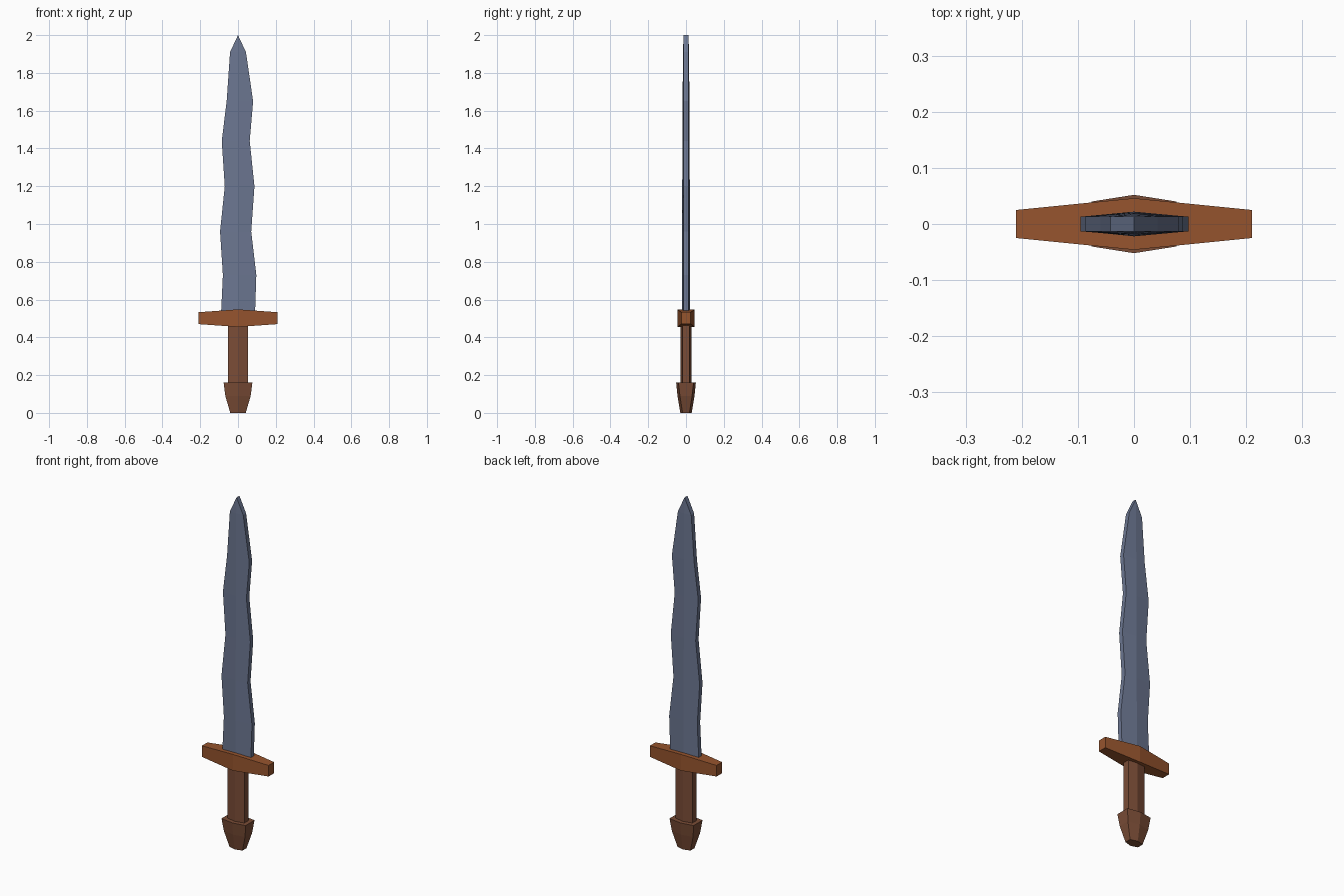
import bpy, bmesh

if "Cube" in bpy.data.objects:
    bpy.data.objects.remove(bpy.data.objects["Cube"])


def material(name, color):
    m = bpy.data.materials.new(name)
    m.diffuse_color = (*color, 1)
    m.use_nodes = True
    m.node_tree.nodes["Principled BSDF"].inputs["Base Color"].default_value = m.diffuse_color
    return m


STEEL = material("blue grey steel", (0.150, 0.184, 0.285))
GUARD = material("orange brown", (0.305, 0.089, 0.027))
WOOD = material("dark brown", (0.195, 0.073, 0.037))


def loft(name, rings, mat):
    """Skin a list of equal-sized rings into a closed flat-shaded solid."""
    bm = bmesh.new()
    loops = [[bm.verts.new(p) for p in ring] for ring in rings]
    for a, b in zip(loops, loops[1:]):
        n = len(a)
        for i in range(n):
            j = (i + 1) % n
            bm.faces.new((a[i], a[j], b[j], b[i]))
    bm.faces.new(loops[0][::-1])
    bm.faces.new(loops[-1])
    bmesh.ops.remove_doubles(bm, verts=bm.verts, dist=0.0005)
    bmesh.ops.recalc_face_normals(bm, faces=bm.faces)
    mesh = bpy.data.meshes.new(name)
    bm.to_mesh(mesh)
    bm.free()
    mesh.materials.append(mat)
    ob = bpy.data.objects.new(name, mesh)
    bpy.context.collection.objects.link(ob)
    return ob


def hexagon(z, left, right, edge, ridge):
    """Six-sided section: thin side edges, thicker centre ridge."""
    return [(left, -edge, z), (0, -ridge, z), (right, -edge, z),
            (right, edge, z), (0, ridge, z), (left, edge, z)]


# Wavy blade, ending in a chisel tip
blade = [(0.52, -0.09, 0.09, 0.022), (0.73, -0.08, 0.097, 0.022),
         (0.96, -0.095, 0.07, 0.021), (1.20, -0.07, 0.087, 0.020),
         (1.44, -0.086, 0.062, 0.019), (1.65, -0.06, 0.08, 0.018),
         (1.91, -0.042, 0.042, 0.016), (2.0, 0, 0, 0.013)]
loft("blade", [hexagon(z, l, r, 0.013, m) for z, l, r, m in blade], STEEL)

# Crossguard, thickest in the middle
guard = [(-0.21, 0.025, 0.47, 0.533), (0, 0.046, 0.455, 0.548),
         (0.21, 0.025, 0.47, 0.533)]
loft("crossguard", [[(x, -y, lo), (x, y, lo), (x, y, hi), (x, -y, hi)]
                    for x, y, lo, hi in guard], GUARD)

# Grip
loft("grip", [hexagon(z, -0.053, 0.053, 0.018, 0.029) for z in (0.14, 0.47)], WOOD)

# Tapered pommel
pommel = [(0, 0.041, 0.018, 0.030), (0.09, 0.067, 0.032, 0.045),
          (0.16, 0.076, 0.040, 0.052)]
loft("pommel", [hexagon(z, -x, x, e, m) for z, x, e, m in pommel], WOOD)
